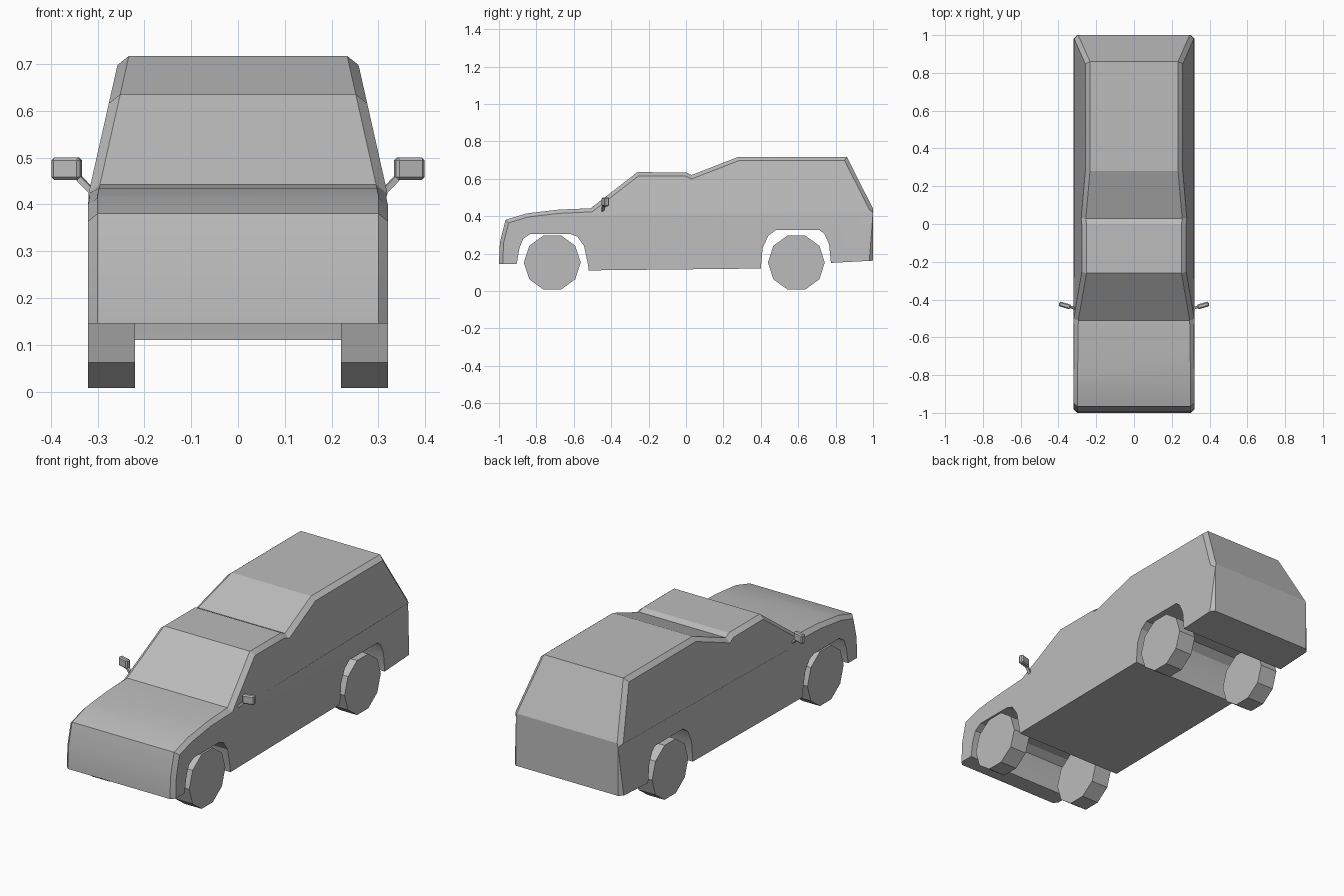
import bpy, bmesh, math
from mathutils import Matrix

cube = bpy.data.objects.get("Cube")
if cube:
    bpy.data.objects.remove(cube, do_unlink=True)

grey = bpy.data.materials.new("plain_grey")
grey.use_nodes = True
COLOR = (0.5, 0.5, 0.5, 1)
grey.diffuse_color = COLOR
grey.node_tree.nodes["Principled BSDF"].inputs["Base Color"].default_value = COLOR


def finish(bm, name, smooth=None):
    bmesh.ops.recalc_face_normals(bm, faces=bm.faces)
    mesh = bpy.data.meshes.new(name)
    bm.to_mesh(mesh)
    bm.free()
    mesh.materials.append(grey)
    ob = bpy.data.objects.new(name, mesh)
    bpy.context.collection.objects.link(ob)
    if smooth:
        bpy.ops.object.select_all(action='DESELECT')
        ob.select_set(True)
        bpy.context.view_layer.objects.active = ob
        bpy.ops.object.shade_smooth_by_angle(angle=math.radians(smooth))


# Body: side profile (y, z), upper outline then underside with wheel arches
HALF, BELT, TAPER = 0.32, 0.42, 0.225
upper = [(-1, 0.145), (-0.995, 0.26), (-0.965, 0.38), (-0.85, 0.415),
         (-0.68, 0.435), (-0.51, 0.442), (-0.26, 0.635), (0, 0.634),
         (0.03, 0.62), (0.28, 0.717), (0.86, 0.717), (1, 0.44), (1, 0.162)]
under = [(0.775, 0.15), (0.765, 0.25), (0.74, 0.305), (0.715, 0.325),
         (0.48, 0.325), (0.44, 0.295), (0.41, 0.23), (0.4, 0.12),
         (-0.52, 0.11), (-0.525, 0.145), (-0.545, 0.24), (-0.58, 0.29),
         (-0.62, 0.305), (-0.83, 0.305), (-0.87, 0.28), (-0.89, 0.23),
         (-0.905, 0.145)]
bm = bmesh.new()
rim = bm.edges.layers.int.new("rim")
side = bm.faces.new([bm.verts.new((-HALF, y, z)) for y, z in upper + under])
ext = bmesh.ops.extrude_face_region(bm, geom=[side])
bmesh.ops.translate(bm, vec=(2 * HALF, 0, 0),
                    verts=[v for v in ext["geom"] if isinstance(v, bmesh.types.BMVert)])
bmesh.ops.recalc_face_normals(bm, faces=bm.faces)


# Edges between the sides and the upper shell get a chamfer
def on_shell(v):
    return any(abs(v.co.y - y) + abs(v.co.z - z) < 1e-4 for y, z in upper)


for e in bm.edges:
    a, b = e.verts
    e[rim] = int(abs(a.co.x - b.co.x) < 0.01 and on_shell(a) and on_shell(b))

# Fold the cabin sides inward above the beltline
sides = [f for f in bm.faces if abs(f.normal.x) > 0.9]
side_edges = list({e for f in sides for e in f.edges})
side_verts = list({v for f in sides for v in f.verts})
bmesh.ops.bisect_plane(bm, geom=sides + side_edges + side_verts,
                       plane_co=(0, 0, BELT), plane_no=(0, 0, 1))
for v in bm.verts:
    v.co.x -= math.copysign(max(0, v.co.z - BELT) * TAPER, v.co.x)
bmesh.ops.bevel(bm, geom=[e for e in bm.edges if e[rim]], offset=0.02,
                offset_type='OFFSET', segments=1, affect='EDGES', clamp_overlap=False)
finish(bm, "body", 20)

# Wheels
for axle, y in (("front", -0.715), ("rear", 0.59)):
    for label, s in (("left", 1), ("right", -1)):
        bm = bmesh.new()
        bmesh.ops.create_cone(bm, cap_ends=True, segments=10, radius1=0.152,
                              radius2=0.152, depth=0.1,
                              matrix=Matrix.Translation((0.27 * s, y, 0.152))
                              @ Matrix.Rotation(math.pi / 2, 4, 'Y'))
        finish(bm, f"{axle}_{label}_wheel")


def box(bm, centre, size, rotation):
    m = Matrix.Translation(centre) @ rotation @ Matrix.Diagonal((*size, 1))
    bmesh.ops.create_cube(bm, size=1, matrix=m)


# Door mirrors: chamfered housing on a slanted stalk
for label, s in (("left", 1), ("right", -1)):
    bm = bmesh.new()
    turn = Matrix.Rotation(0.28 * s, 4, 'Z')
    box(bm, (0.366 * s, -0.431, 0.476), (0.064, 0.026, 0.048), turn)
    bmesh.ops.bevel(bm, geom=bm.edges[:], offset=0.006, segments=1, affect='EDGES')
    box(bm, (0.329 * s, -0.442, 0.445), (0.05, 0.014, 0.012),
        turn @ Matrix.Rotation(-0.78 * s, 4, 'Y'))
    finish(bm, f"{label}_mirror")
